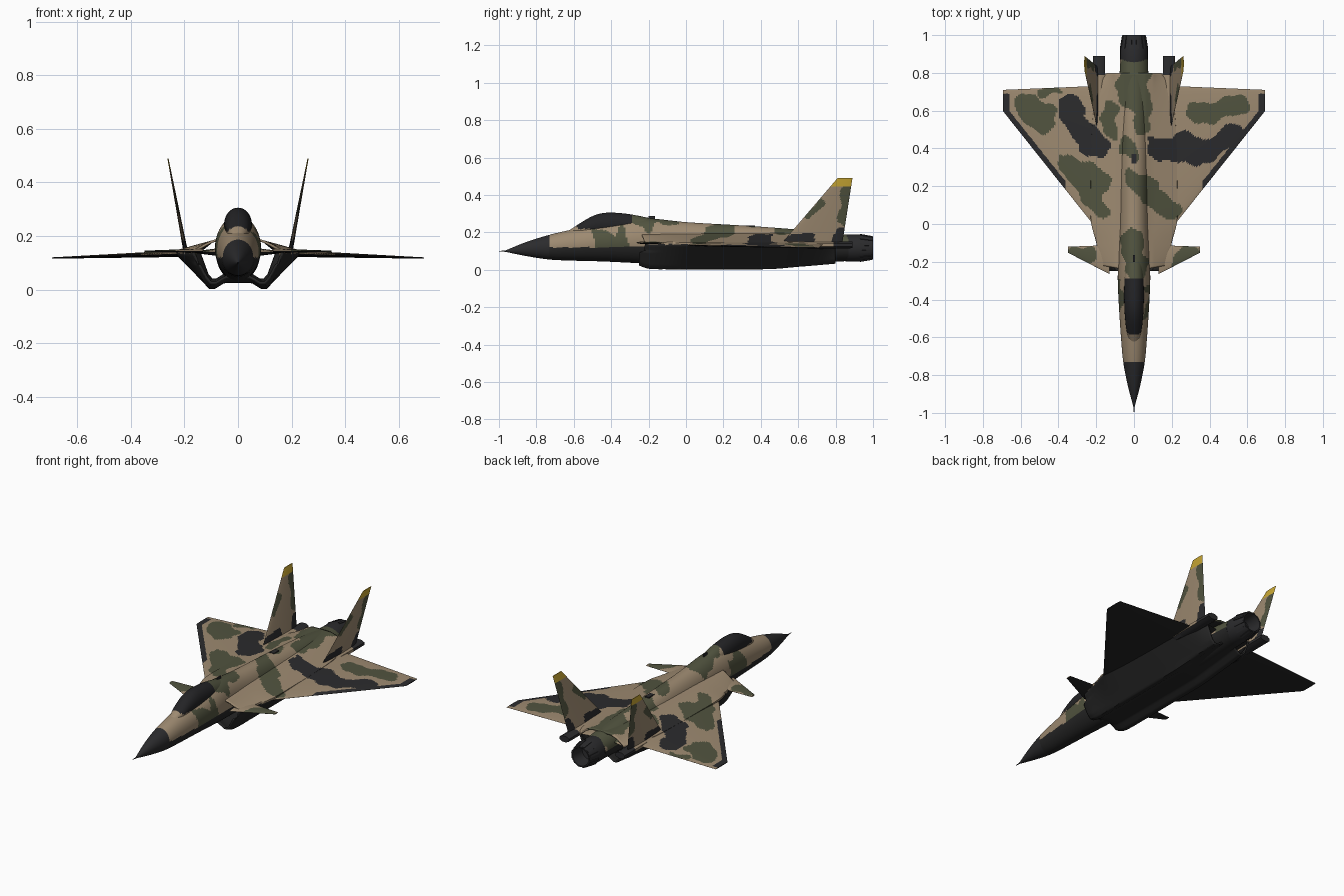
import bpy, bmesh, math
from mathutils import Vector

if "Cube" in bpy.data.objects:
    bpy.data.objects.remove(bpy.data.objects["Cube"])

TAN, OLIVE, DARK, YELLOW, GLASS, UNDER = range(6)
MATS = []
for name, rgb in (("desert tan", (.34, .255, .165)), ("olive green", (.083, .088, .050)),
                  ("charcoal grey", (.024, .024, .026)), ("fin tip yellow", (.60, .40, .035)),
                  ("canopy smoke", (.017, .017, .019)), ("underside black", (.019, .019, .019))):
    m = bpy.data.materials.new(name)
    m.diffuse_color = (*rgb, 1)
    m.use_nodes = True
    m.node_tree.nodes["Principled BSDF"].inputs["Base Color"].default_value = m.diffuse_color
    MATS.append(m)

# Camouflage blobs seen from above: x1, y1, x2, y2, radius
OLIVES = [(0, .88, .0, .66, .085), (.03, .66, .05, .52, .045), (-.57, .63, -.47, .55, .07),
          (-.5, .70, -.42, .70, .025), (-.33, .30, -.20, .22, .07), (-.24, .22, -.19, .08, .055),
          (0, .22, .08, .20, .055), (.08, .18, .19, .08, .055), (0, -.08, 0, -.24, .06),
          (.33, .59, .56, .62, .055), (-.06, .43, -.01, .36, .035), (-.13, .62, -.12, .50, .04),
          (.085, -.34, .075, -.48, .022), (-.085, -.3, -.075, -.42, .022), (.3, -.16, .24, -.19, .045),
          (-.32, -.15, -.25, -.18, .045)]
DARKS = [(-.34, .63, -.28, .50, .065), (-.28, .50, -.19, .40, .06), (.11, .42, .30, .36, .055),
         (.30, .36, .52, .46, .06), (.24, .42, .33, .40, .06)]
FIN_OLIVE = [(.87, .43, .85, .27, .036), (.66, .29, .72, .36, .018)]
FIN_DARK = [(.55, .15, .66, .165, .035), (.81, .14, .825, .20, .03)]


def inside(px, py, blobs):
    for x1, y1, x2, y2, r in blobs:
        a, d = Vector((x1, y1)), Vector((x2 - x1, y2 - y1))
        p = Vector((px, py)) - a
        t = max(0, min(1, p.dot(d) / d.length_squared))
        if (p - d * t).length < r:
            return True
    return False


def camo(c):
    x = c.x + .014 * math.sin(31 * c.y + 22 * c.z) + .006 * math.sin(70 * c.y)
    y = c.y + .016 * math.sin(27 * c.x + 25 * c.z) + .006 * math.sin(63 * c.x)
    return DARK if inside(x, y, DARKS) else OLIVE if inside(x, y, OLIVES) else TAN


def curve(keys, y):
    """Smooth interpolation of key rows whose first number is y."""
    def slope(i, k):
        a, b = keys[max(i - 1, 0)], keys[min(i + 1, len(keys) - 1)]
        return (b[k] - a[k]) / (b[0] - a[0])
    i = max(j for j in range(len(keys) - 1) if keys[j][0] <= y + 1e-9 or j == 0)
    a, b = keys[i], keys[i + 1]
    h = b[0] - a[0]
    t = (y - a[0]) / h
    return [a[k] * (2*t**3 - 3*t*t + 1) + b[k] * (3*t*t - 2*t**3)
            + h * (slope(i, k) * (t**3 - 2*t*t + t) + slope(i + 1, k) * (t**3 - t*t))
            for k in range(1, len(a))]


def polyline(pts, t):
    """Point at share t of a polyline's length."""
    pts = [Vector(p) for p in pts]
    lens = [(b - a).length for a, b in zip(pts, pts[1:])]
    d = t * sum(lens)
    for a, b, l in zip(pts, pts[1:], lens):
        if d <= l + 1e-9:
            return a.lerp(b, d / l if l else 0)
        d -= l
    return pts[-1]


def loft(name, func, nu, nv, paint, cap=True, angle=35):
    """Tube of nu+1 rings with nv points each; func(u, v) gives the point."""
    bm = bmesh.new()
    rings = [[bm.verts.new(func(i / nu, j / nv)) for j in range(nv)] for i in range(nu + 1)]
    for r, s in zip(rings, rings[1:]):
        for j in range(nv):
            k = (j + 1) % nv
            bm.faces.new((r[j], r[k], s[k], s[j]))
    if cap:
        bm.faces.new(rings[0])
        bm.faces.new(rings[-1])
    bmesh.ops.recalc_face_normals(bm, faces=bm.faces)
    for f in bm.faces:
        f.material_index = paint(f.calc_center_median(), f.normal)
    me = bpy.data.meshes.new(name)
    bm.to_mesh(me)
    bm.free()
    for m in MATS:
        me.materials.append(m)
    me.shade_smooth()
    me.set_sharp_from_angle(angle=math.radians(angle))
    ob = bpy.data.objects.new(name, me)
    bpy.context.collection.objects.link(ob)
    return ob


def box(name, lo, hi, col):
    def f(u, v):
        x, z = ((0, 0), (1, 0), (1, 1), (0, 1))[round(v * 4)]
        return (lo[0] + x * (hi[0] - lo[0]), lo[1] + u * (hi[1] - lo[1]), lo[2] + z * (hi[2] - lo[2]))
    return loft(name, f, 1, 4, lambda c, n: col)


def ellipse_loft(name, keys, nu, nv, paint, **kw):
    """Keys: y, top z, bottom z, half width."""
    def f(u, v):
        y = keys[0][0] + u * (keys[-1][0] - keys[0][0])
        top, bot, w = curve(keys, y)
        a = 2 * math.pi * v
        return (w * math.sin(a), y, (top + bot) / 2 + (top - bot) / 2 * math.cos(a))
    return loft(name, f, nu, nv, paint, **kw)


def body_paint(c, n):
    if c.y < -.73:
        return DARK
    return UNDER if c.z < .12 or n.z < -.3 else camo(c)


# Fuselage core with nose cone and spine
ellipse_loft("fuselage", [(-.965, .104, .096, .004), (-.85, .15, .073, .034), (-.73, .187, .055, .057),
             (-.6, .217, .049, .069), (-.45, .245, .045, .079), (-.3, .27, .038, .086),
             (-.2, .275, .033, .084), (0, .255, .03, .08), (.3, .237, .03, .08),
             (.6, .215, .035, .08), (.87, .187, .047, .074)], 180, 72, body_paint)

# Nose probe
ellipse_loft("nose_probe", [(-1, .101, .099, .001), (-.95, .105, .095, .005)], 2, 8, lambda c, n: DARK)

# Canopy bubble, glazed in the middle and painted at both ends
ellipse_loft("canopy", [(-.64, .200, .18, .015), (-.57, .247, .18, .038), (-.5, .287, .18, .047),
             (-.44, .304, .18, .051), (-.36, .304, .18, .052), (-.27, .292, .18, .050),
             (-.1, .255, .18, .04)], 60, 40,
             lambda c, n: GLASS if -.59 + max(0, .235 - c.z) < c.y < -.285 and c.z > .218 else camo(c))

# Blended body with open intake ducts. Keys: y, edge x, lower x, belly z
SHELL = [(-.25, .168, .120, .022), (-.2, .18, .125, .006), (-.1, .2, .126, .003), (.015, .228, .126, .003),
         (.2, .23, .126, .003), (.45, .225, .126, .004), (.6, .215, .124, .016), (.72, .19, .122, .026),
         (.8, .145, .118, .033)]


def shell(u, v):
    y = -.25 + 1.05 * u
    xe, xb, zb = curve(SHELL, y)
    half = [(0, .196), (.06, .196), (.1, .183), (xe, .147), (xe, .131), (xb, zb + .02), (xb - .018, zb),
            (xb - .04, zb), (xb - .075, zb + .022), (0, zb + .022)]
    s = 1 if v <= .5 else -1
    p = polyline(half, 2 * v if v <= .5 else 2 - 2 * v)
    rake = .03 * max(0, 1 - u * 8) * (p.x / .17)   # swept intake lip
    return (s * p.x, y + (rake if p.y > .1 else 0), p.y)


body = loft("blended_body", shell, 100, 120, lambda c, n: UNDER if c.z < .134 or n.z < 0 else camo(c), cap=False)
wall = body.modifiers.new("duct wall", 'SOLIDIFY')
wall.thickness, wall.offset, wall.material_offset = .009, -1, 10


def lifting(name, s, root, tip, thick, nu, nv, paint):
    """Root and tip: x, leading y, trailing y, z."""
    def f(u, v):
        x, le, te, z = (a + (b - a) * u for a, b in zip(root, tip))
        a = 2 * math.pi * v
        return (s * x, le + (te - le) * (1 - math.cos(a)) / 2, z + math.sin(a) * (thick * (1 - u) + .0025))
    return loft(name, f, nu, nv, paint, angle=50)


def wing_paint(c, n):
    x = abs(c.x)
    edge = .015 + (x - .23) * 1.253
    if n.z < 0:
        return UNDER
    return DARK if (x > .36 and c.y < edge + .045) or (x > .655 and c.y < .69) else camo(c)


def fin_paint(c, n):
    if c.z > .443:
        return YELLOW
    y = c.y + .008 * math.sin(50 * c.z)
    return DARK if inside(y, c.z, FIN_DARK) else OLIVE if inside(y, c.z, FIN_OLIVE) else TAN


for s, side in ((1, "right"), (-1, "left")):
    # Delta wing and its flap hinge lines
    lifting(side + "_wing", s, (.17, -.06, .732, .136), (.694, .598, .71, .118), .011, 60, 160, wing_paint)
    # Canard
    lifting(side + "_canard", s, (.13, -.265, -.112, .145), (.35, -.152, -.12, .143), .006, 26, 50,
            lambda c, n: UNDER if n.z < 0 else camo(c))

    # Canted tail fin with yellow tip
    def fin(u, v):
        z = .125 + u * .365
        le, te = .497 + u * .313, .833 + u * .057
        a = 2 * math.pi * v
        return (s * (.197 + (z - .15) * .19 + math.sin(a) * (.007 * (1 - u) + .002)),
                le + (te - le) * (1 - math.cos(a)) / 2, z)
    loft(side + "_fin", fin, 50, 70, fin_paint, angle=50)

    # Boom carrying the fin
    def boom(u, v):
        y = .48 + .41 * u
        g = min(1, .15 + u * 3)
        cx, w, h = .185, .028 * g + .006, .027 * g * (1 - .3 * u)
        a = 2 * math.pi * (v + 1 / 16)
        return (s * (cx + w * math.cos(a)), y, .133 + h * math.sin(a))
    loft(side + "_fin_boom", boom, 40, 8,
         lambda c, n: DARK if c.y > .79 or n.z < -.1 else camo(c))

    # Sloping deck filling the corner between boom and tailpipe
    lifting(side + "_tail_deck", s, (.06, .55, .78, .14), (.17, .55, .80, .14), .014, 12, 30,
            lambda c, n: UNDER if n.z < 0 else camo(c))

# Exhaust nozzle with hollow mouth
NOZ = [(.84, .070), (.87, .073), (.93, .073), (1, .060), (1, .053), (.92, .045), (.915, .001)]


def nozzle(u, v):
    y, r = NOZ[round(u * 6)]
    a = 2 * math.pi * v
    return (r * math.cos(a), y, .117 + r * math.sin(a))


loft("exhaust_nozzle", nozzle, 6, 24, lambda c, n: DARK, angle=20)
for i in range(12):
    a = 2 * math.pi * (i + .5) / 12

    def petal(u, v):
        d, w = ((0, -1), (0, 1), (1, 1), (1, -1))[round(v * 4)]
        r, t = .070 - .012 * u + .006 * d, w * .006
        return (r * math.cos(a) - t * math.sin(a), .93 + .068 * u, .117 + r * math.sin(a) + t * math.cos(a))
    loft("nozzle_petal", petal, 1, 4, lambda c, n: DARK)

# Small spine details
box("spine_antenna", (-.004, -.2, .26), (.004, -.165, .287), DARK)
box("spine_vent", (-.014, .32, .225), (.014, .37, .238), DARK)
